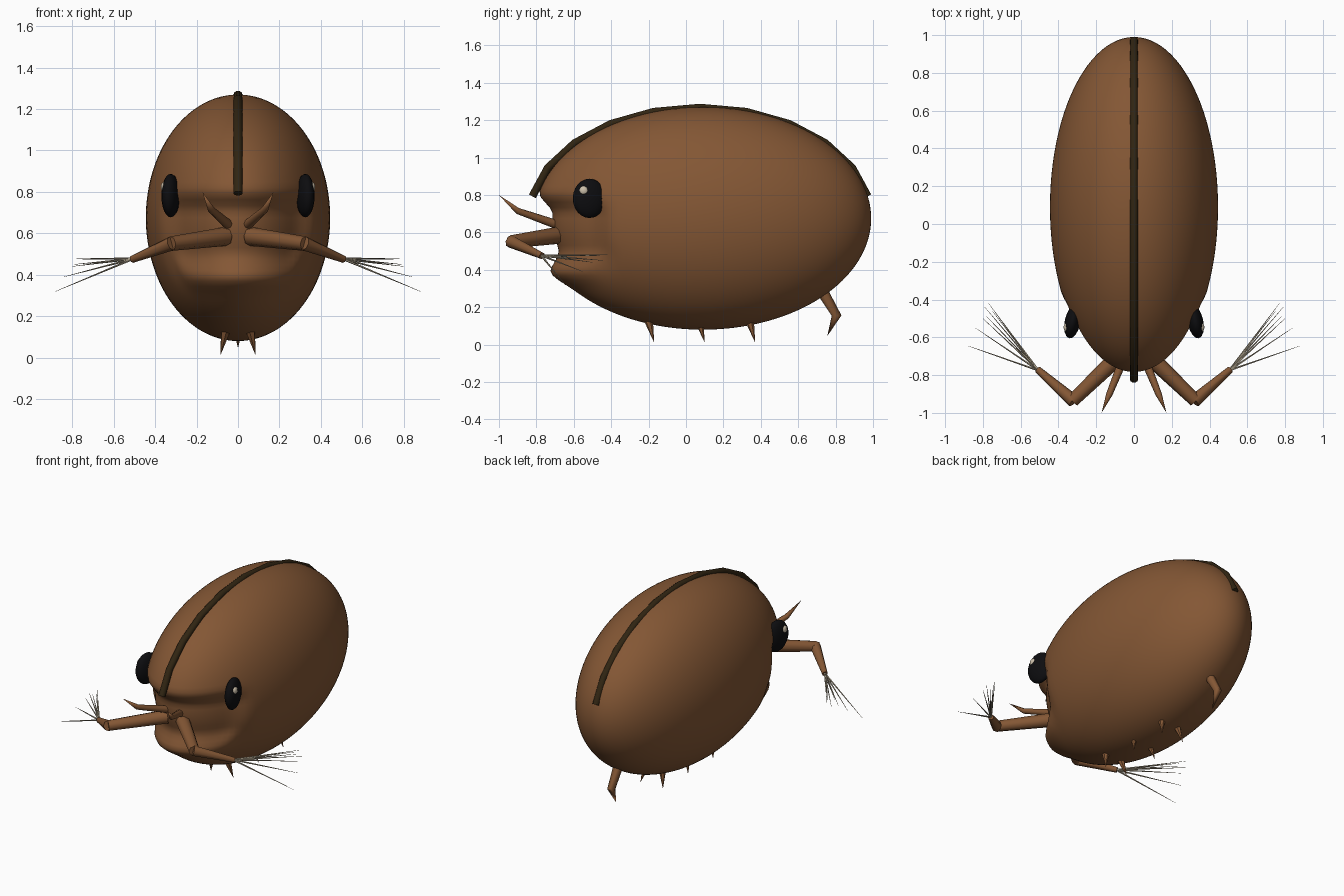
import bpy, bmesh, math
from mathutils import Vector, Euler

cube = bpy.data.objects.get("Cube")
if cube:
    bpy.data.objects.remove(cube, do_unlink=True)


def material(name, rgb):
    m = bpy.data.materials.new(name)
    m.use_nodes = True
    m.diffuse_color = (*rgb, 1)
    bsdf = m.node_tree.nodes["Principled BSDF"]
    bsdf.inputs["Base Color"].default_value = (*rgb, 1)
    bsdf.inputs["Roughness"].default_value = 0.6
    return m


BROWN = material("shell brown", (0.23, 0.095, 0.035))
DARK = material("hinge dark brown", (0.03, 0.018, 0.006))
BLACK = material("eye black", (0.004, 0.004, 0.005))
GLINT = material("glint cream", (0.6, 0.52, 0.4))
STRAW = material("bristle straw", (0.42, 0.36, 0.26))


def finish(obj, angle=40):
    bpy.ops.object.select_all(action='DESELECT')
    obj.select_set(True)
    bpy.context.view_layer.objects.active = obj
    bpy.ops.object.shade_smooth_by_angle(angle=math.radians(angle))
    return obj


def ellipsoid(name, centre, radii, mat, segs, rings, rot=(0, 0, 0), shape=None):
    bm = bmesh.new()
    bmesh.ops.create_uvsphere(bm, u_segments=segs, v_segments=rings, radius=1)
    turn = Euler(rot)
    for v in bm.verts:
        p = Vector([a * r for a, r in zip(v.co, radii)])
        p.rotate(turn)
        v.co = p + Vector(centre)
        if shape:
            shape(v.co)
    me = bpy.data.meshes.new(name)
    bm.to_mesh(me)
    bm.free()
    me.materials.append(mat)
    obj = bpy.data.objects.new(name, me)
    bpy.context.collection.objects.link(obj)
    return finish(obj, 60)


def limb(name, points, radii, mat, sides=8):
    """Tapered tube along a path; a zero end radius makes a point."""
    pts = [Vector(p) for p in points]
    bm = bmesh.new()
    rings = []
    for i, p in enumerate(pts):
        before = (p - pts[i - 1]).normalized() if i else Vector()
        after = (pts[i + 1] - p).normalized() if i < len(pts) - 1 else Vector()
        q = (before + after).to_track_quat('Z', 'Y')
        if radii[i] == 0:
            rings.append([bm.verts.new(p)] * sides)
            continue
        ring = []
        for k in range(sides):
            a = math.tau * k / sides
            ring.append(bm.verts.new(p + q @ Vector((math.cos(a), math.sin(a), 0)) * radii[i]))
        rings.append(ring)
    for a, b in zip(rings, rings[1:]):
        for k in range(sides):
            n = (k + 1) % sides
            quad = [a[k], a[n], b[n], b[k]]
            bm.faces.new(list(dict.fromkeys(quad)))
    for ring in (rings[0], rings[-1]):
        if len(set(ring)) == sides:
            bm.faces.new(ring)
    bmesh.ops.recalc_face_normals(bm, faces=bm.faces)
    me = bpy.data.meshes.new(name)
    bm.to_mesh(me)
    bm.free()
    me.materials.append(mat)
    obj = bpy.data.objects.new(name, me)
    bpy.context.collection.objects.link(obj)
    return finish(obj, 50)


def step(lo, hi, v):
    t = min(1, max(0, (v - lo) / (hi - lo)))
    return t * t * (3 - 2 * t)


# Shell: egg with a sunken mouth area under the brow and a swollen lower lip
CENTRE = Vector((0, 0.09, 0.675))


def sink_face(p):
    front = 1 - step(-0.62, -0.36, p.y)
    dent = front * step(0.38, 0.52, p.z) * (1 - step(0.7, 0.82, p.z))
    lip = front * math.exp(-((p.z - 0.37) / 0.05) ** 2)
    fold = math.exp(-((p.y + 0.43) / 0.05) ** 2 - ((p.z - 0.44) / 0.09) ** 2)
    p.x *= 1 - 0.05 * dent - 0.04 * fold
    p.y += 0.095 * dent - 0.03 * lip


ellipsoid("shell", CENTRE, (0.445, 0.9, 0.595), BROWN, 96, 64, shape=sink_face)

# Hinge ridge over the back
arc = [math.radians(168.5 - 15.7 * i) for i in range(11)]
limb("hinge_ridge", [(0, 0.075 + 0.915 * math.cos(a), 0.675 + 0.592 * math.sin(a)) for a in arc],
     [0.022] * 11, DARK, 10)

# Paired parts
TIPS = [(0.75, -0.46, 0.475), (0.77, -0.42, 0.48), (0.79, -0.44, 0.45), (0.78, -0.49, 0.48),
        (0.8, -0.5, 0.44), (0.84, -0.55, 0.39), (0.88, -0.645, 0.32)]

for side, s in (("left", 1), ("right", -1)):
    def mir(*pts):
        return [(s * x, y, z) for x, y, z in pts]

    # Eyes with a glint
    ellipsoid("eye_" + side, (s * 0.325, -0.517, 0.782), (0.042, 0.09, 0.105), BLACK, 16, 12,
              rot=(0, 0, s * 0.2))
    ellipsoid("eye_glint_" + side, (s * 0.357, -0.547, 0.823), (0.016, 0.025, 0.025), GLINT, 12, 8)

    # Swimming antennae: upper and lower segment
    limb("antenna_base_" + side, mir((0.06, -0.68, 0.585), (0.325, -0.935, 0.55)),
         (0.046, 0.035), BROWN)
    limb("antenna_end_" + side, mir((0.318, -0.938, 0.552), (0.51, -0.77, 0.475)),
         (0.035, 0.018), BROWN)
    for i, tip in enumerate(TIPS):
        limb(f"bristle_{side}_{i + 1}", mir((0.505, -0.775, 0.477), tip), (0.006, 0.0008), STRAW, 5)

    # Small upper feelers
    limb("feeler_" + side, mir((0.05, -0.7, 0.645), (0.13, -0.9, 0.715), (0.172, -1.0, 0.8)),
         (0.024, 0.017, 0), BROWN)

    # Belly spines
    for i in range(3):
        y = -0.2 + 0.27 * i
        limb(f"belly_spine_{side}_{i + 1}", mir((0.06, y, 0.13), (0.085, y + 0.03, 0.01)),
             (0.024, 0), BROWN, 6)

# Bent tail spine
limb("tail_spine", [(0, 0.72, 0.3), (0, 0.805, 0.155), (0, 0.755, 0.045)],
     (0.032, 0.026, 0), BROWN)
